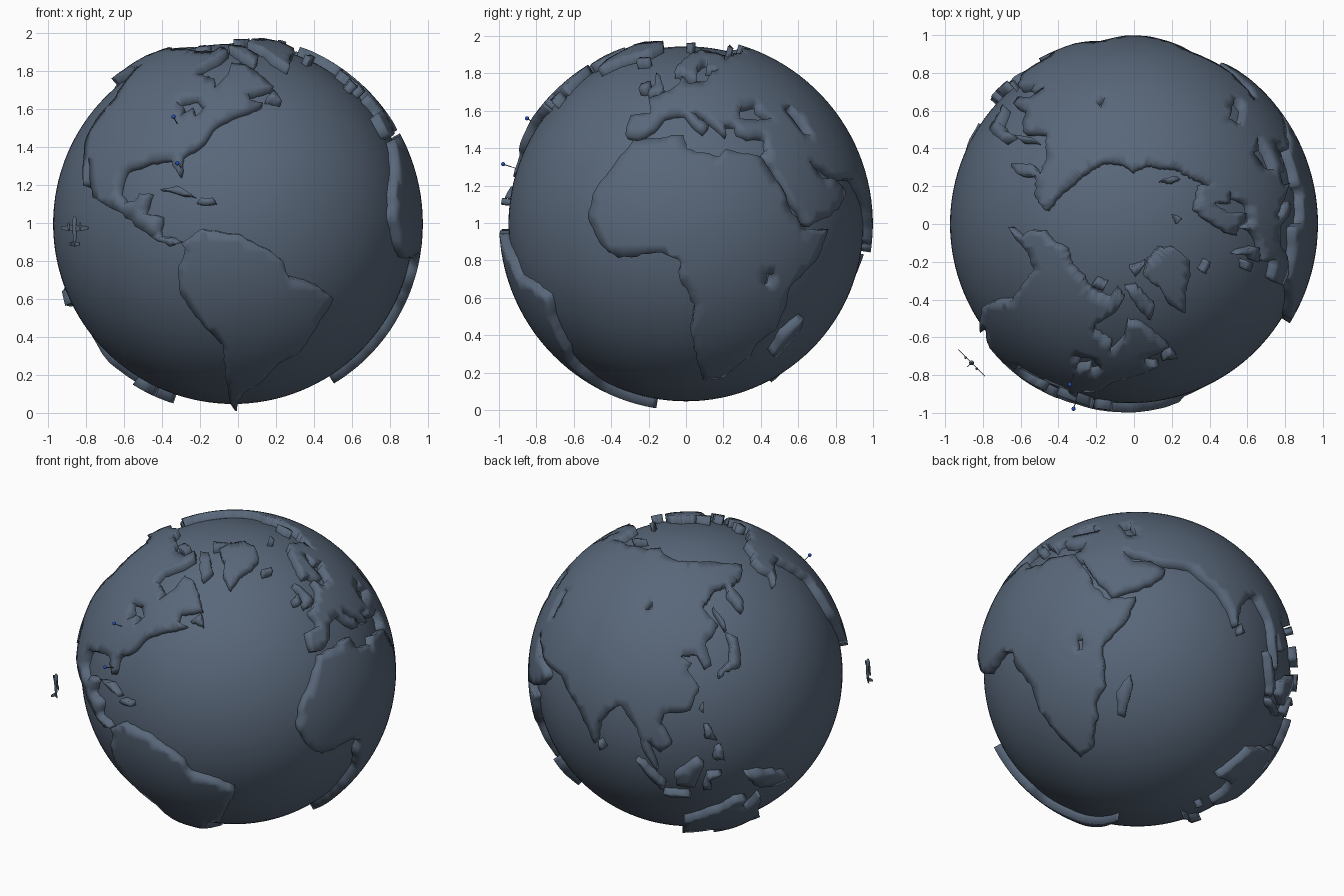
import bpy, bmesh, random
from math import sin, cos, radians, hypot, ceil
from mathutils import Vector, Matrix
from mathutils.geometry import delaunay_2d_cdt

if "Cube" in bpy.data.objects:
    bpy.data.objects.remove(bpy.data.objects["Cube"])

random.seed(4)
C = Vector((-0.025, 0, 0.996))
SEA, LAND = 0.949, 0.999
LON = [-170, -110, -80, -35, -17, 9, 51, 77, 106, 140, 190]
ANG = [-125, -57, -20, 35, 58, 88, 140, 178, 206, 244, 300]

# Dark slate for everything but the pin heads
slate = bpy.data.materials.new("slate")
slate.diffuse_color = (0.1, 0.137, 0.195, 1)
slate.use_nodes = True
slate.node_tree.nodes["Principled BSDF"].inputs["Base Color"].default_value = slate.diffuse_color
blue = bpy.data.materials.new("pin_blue")
blue.diffuse_color = (0.02, 0.08, 0.5, 1)
blue.use_nodes = True
blue.node_tree.nodes["Principled BSDF"].inputs["Base Color"].default_value = blue.diffuse_color


def warp(lon, lat):
    """Stretched map: longitude/latitude to angles on this globe."""
    i = max(j for j in range(len(LON) - 1) if LON[j] <= lon or j == 0)
    t = ANG[i] + (lon - LON[i]) * (ANG[i + 1] - ANG[i]) / (LON[i + 1] - LON[i])
    k = 1 - 0.18 * (lat / 66) ** 2
    return 87 + k * (t - 87), (1.2 * lat - 16 if lat < 70 else 68 + 0.8 * (lat - 70))


def on_globe(t, p, r):
    t, p = radians(t), radians(p)
    return C + Vector((cos(p) * sin(t), -cos(p) * cos(t), sin(p))) * r


def inside(x, y, segs):
    odd = False
    for (x1, y1), (x2, y2) in segs:
        if (y1 > y) != (y2 > y) and x < x1 + (y - y1) * (x2 - x1) / (y2 - y1):
            odd = not odd
    return odd


def finish(name, bm, mat=slate):
    me = bpy.data.meshes.new(name)
    bm.to_mesh(me)
    bm.free()
    ob = bpy.data.objects.new(name, me)
    bpy.context.collection.objects.link(ob)
    me.materials.append(mat)
    return ob


def land(name, *loops):
    """Raised plate with coast walls; extra loops are lakes."""
    pts, edges = [], []
    for loop in loops:
        ring = list(zip(loop[::2], loop[1::2]))
        start = len(pts)
        for a, b in zip(ring, ring[1:] + ring[:1]):
            n = max(1, ceil(hypot(b[0] - a[0], b[1] - a[1]) / 2))
            for i in range(n):
                j = 0.35 if i else 0  # slight coastal roughness
                pts.append(warp(a[0] + (b[0] - a[0]) * i / n + random.uniform(-j, j),
                                a[1] + (b[1] - a[1]) * i / n + random.uniform(-j, j)))
        m = len(pts) - start
        edges += [(start + i, start + (i + 1) % m) for i in range(m)]
    coast = list(pts)
    segs = [(coast[a], coast[b]) for a, b in edges]
    xs, ys = [p[0] for p in coast], [p[1] for p in coast]
    for i in range(int((max(xs) - min(xs)) / 3) + 1):
        for j in range(int((max(ys) - min(ys)) / 3) + 1):
            x, y = min(xs) + 3 * i + 1.5 * (j % 2), min(ys) + 3 * j
            if inside(x, y, segs) and min(hypot(x - a, y - b) for a, b in coast) > 1.3:
                pts.append((x, y))
    vs, _, fs, *_ = delaunay_2d_cdt([Vector(p) for p in pts], edges, [], 0, 1e-5)
    bm = bmesh.new()
    bv = [bm.verts.new(on_globe(v.x, v.y, LAND)) for v in vs]
    for f in fs:
        c = sum((vs[i] for i in f), Vector((0, 0))) / len(f)
        if inside(c.x, c.y, segs):
            bm.faces.new([bv[i] for i in f])
    bmesh.ops.delete(bm, geom=[v for v in bm.verts if not v.link_faces], context='VERTS')
    rim = [e for e in bm.edges if e.is_boundary]
    out = bmesh.ops.extrude_edge_only(bm, edges=rim)
    for v in out['geom']:
        if isinstance(v, bmesh.types.BMVert):
            v.co = C + (v.co - C).normalized() * (SEA - 0.006)
    for f in bm.faces:
        f.smooth = True
    return finish(name, bm)


# Ocean ball
bpy.ops.mesh.primitive_uv_sphere_add(segments=128, ring_count=64, radius=SEA, location=C)
bpy.context.object.name = "ocean"
bpy.context.object.data.materials.append(slate)
bpy.ops.object.shade_smooth()

# Continents
land("africa", [-6, 35.5, 10, 37, 11, 33, 15, 32, 20, 31, 22, 33, 32, 31, 33, 29, 37, 22, 39, 16, 43, 11.5,
                51, 12, 48, 5, 40, -3, 40, -15, 35, -20, 35, -24, 33, -26, 28, -33, 19, -34.5, 15, -27,
                12, -16, 13, -8, 9, -1, 9, 4, 4, 6, -8, 4.5, -13, 8, -17, 15, -16, 21, -10, 30],
     [32, 0.5, 34.5, 0.5, 34, -3, 32, -3])
europe = [33, 29, 32, 31, 35, 33, 36, 36.5, 30, 36.5, 27, 38, 27, 40.5, 23, 40.5, 23, 37, 19, 41, 14, 45,
          12.5, 44, 18, 40, 16, 38, 10, 44, 3, 43, 0, 39, -5, 36.5, -9, 37, -9, 43, -2, 43.5, -4, 48.5,
          3, 51, 8, 54, 9, 57, 12, 54, 20, 55, 24, 59, 29, 60, 22, 60.5, 25, 65, 21, 64, 17, 61, 16, 56,
          12, 57, 10, 59, 5, 59, 6, 62, 15, 68, 25, 71, 40, 67, 36, 64.5, 45, 67]
asia = [60, 69, 70, 72, 82, 73, 104, 77, 113, 74, 130, 71, 150, 71, 170, 69.5, 189, 66, 178, 62.5, 163, 60,
        162, 55, 156, 51, 156, 57, 162, 61, 150, 59.5, 137, 54, 140, 48, 130, 42.5, 129, 36, 126, 35,
        125, 39.5, 118, 39, 122, 37, 119.5, 35, 122, 30, 117, 23, 108, 21.5, 106, 18, 109, 12, 105, 9,
        100, 13, 103, 2, 98, 10, 97, 16, 91, 22.5, 86, 20, 80, 15, 78, 8, 73, 18, 70, 21, 66, 25,
        57, 25.5, 50, 29.5, 48, 30, 51, 25, 55.5, 25, 59, 22, 55, 17, 44, 12.5, 39, 20, 35, 28]
land("eurasia", europe + asia,
     [28.5, 42, 31, 46, 38, 47, 37, 45, 41, 42, 35, 41.5],
     [48, 45, 52, 46.5, 53, 42, 53, 37, 50, 37.5, 49, 41],
     [104, 52, 109, 55.5, 109, 53])
land("north_america", [-77, 8.5, -80, 7.5, -85, 10, -94, 16, -105, 20, -109, 26, -113, 31, -110, 23, -116, 31,
                       -120, 35, -122.5, 41, -123, 48, -132, 55, -140, 60, -150, 60, -160, 55, -158, 59,
                       -165, 62, -168, 65.5, -162, 67, -156, 71, -140, 69.5, -125, 70, -110, 68, -95, 68,
                       -94, 72, -85, 69, -87, 65, -94, 60, -92, 57, -82, 55, -80, 51.5, -78, 55, -77, 57,
                       -78, 62, -70, 61, -65, 58.5, -56, 52, -66, 50, -65, 47.5, -60, 46.5, -66, 44,
                       -70, 42.5, -74, 40, -76, 35, -81, 31, -80, 25.5, -82.5, 28, -84, 30, -90, 29.5,
                       -97, 27, -97, 21, -94, 18.5, -91, 19, -90, 21, -87, 21, -88, 16, -83, 15, -83, 10,
                       -79, 9.5],
     [-92, 47, -85, 48.5, -80, 45.5, -82, 42, -84, 45, -87, 42, -88, 45.5])
land("south_america", [-77, 8.5, -72, 12, -62, 10.5, -51, 4, -49, -0.5, -40, -3, -35, -6, -38, -14, -41, -22,
                       -48, -26, -53, -33, -57, -36, -62, -39, -65, -43, -68, -50, -67, -54, -71, -53,
                       -73, -47, -71, -38, -68, -20, -73, -14, -78, -5, -78, 1, -76, 7])
land("australia", [114, -22, 122, -18, 129, -14.5, 132, -11.5, 137, -12, 136, -15, 140, -17.5, 142, -11,
                   146, -19, 153, -26, 150, -37, 144, -38.5, 138, -34, 131, -31.5, 124, -33, 116, -35])

# Islands
land("greenland", [-45, 60, -40, 65, -22, 70, -20, 78, -32, 83, -60, 82, -70, 77, -55, 70, -53, 65])
land("baffin_island", [-65, 62, -62, 66, -78, 73.5, -88, 73, -73, 66])
land("ellesmere_island", [-80, 77, -64, 82, -90, 81])
land("victoria_island", [-103, 69.5, -105, 73, -116, 72.5, -114, 69.5])
land("svalbard", [12, 79, 25, 80, 18, 77])
land("novaya_zemlya", [53, 71, 56, 74, 67, 77, 58, 72])
land("iceland", [-23, 64, -23, 66, -15, 66, -15, 64.5])
land("newfoundland", [-59, 48, -56, 51, -53, 47])
land("great_britain", [-5, 50, 1, 51, 1, 53, -2, 57, -5, 58.5, -3, 54, -5, 52])
land("ireland", [-10, 52, -6, 52, -6, 55, -10, 54])
land("japan", [130, 32, 133, 34, 139, 34.5, 141, 37, 145, 43.5, 142, 45.5, 140, 41, 137, 37, 131, 34])
land("sakhalin", [142, 46, 144, 49, 143, 54, 142, 52])
land("taiwan", [120, 23, 121, 22, 122, 25])
land("luzon", [120, 14, 124, 13, 122, 18, 120.5, 18])
land("mindanao", [122, 7, 126, 6, 125, 11, 123, 10])
land("sumatra", [95, 5.5, 98, 4.5, 106, -3, 105, -6, 100, -1])
land("java", [105, -6.5, 114, -7, 115, -8.5, 107, -8])
land("borneo", [109, 1, 117, 7, 119, 5, 116, -4, 110, -3])
land("sulawesi", [119, -5, 122, -5, 121, -1, 125, 1, 120, 1])
land("new_guinea", [133, 0, 140, -1, 150, -4, 154, -8, 145, -8, 140, -7, 135, -3])
land("tasmania", [145, -41, 148, -41, 147, -43.5])
land("new_zealand_north", [173, -35, 178, -38, 175, -41.5, 174, -39])
land("new_zealand_south", [173, -41, 171, -45, 167, -46, 170, -43])
land("madagascar", [49, -12, 50, -16, 47, -25, 44, -24, 44, -17])
land("sri_lanka", [80, 9.5, 82, 7, 80, 6])
land("cuba", [-84.5, 22, -80, 23, -74.5, 20, -78, 20.5])
land("hispaniola", [-74, 18.5, -69, 18.5, -70, 20, -73, 20])

# Map pins: blue ball on a thin radial needle
for i, p in enumerate([Vector((-0.34, -0.85, 1.56)), Vector((-0.32, -0.978, 1.315))]):
    d = (p - C).normalized()
    bm = bmesh.new()
    bmesh.ops.create_uvsphere(bm, u_segments=16, v_segments=10, radius=0.011, matrix=Matrix.Translation(p))
    for f in bm.faces:
        f.smooth = True
    finish(f"pin_head_{i + 1}", bm, blue)
    bm = bmesh.new()
    rot = d.to_track_quat('Z', 'Y').to_matrix().to_4x4()
    bmesh.ops.create_cone(bm, cap_ends=True, segments=8, radius1=0.0015, radius2=0.003, depth=0.075,
                          matrix=Matrix.Translation(p - d * 0.037) @ rot)
    finish(f"pin_needle_{i + 1}", bm)

# Airplane climbing beside the globe: nose up, wings tangent to the surface
PLANE = Matrix.Translation((-0.86, -0.735, 0.955)) @ Matrix.Rotation(radians(-45), 4, 'Z')


def tube(name, x, y, rings):
    bm = bmesh.new()
    loops = [[bm.verts.new((x + r * cos(radians(a)), y + r * sin(radians(a)), z)) for a in range(0, 360, 30)]
             for z, r in rings]
    for lo, hi in zip(loops, loops[1:]):
        for i in range(12):
            bm.faces.new((lo[i], lo[(i + 1) % 12], hi[(i + 1) % 12], hi[i])).smooth = True
    bm.faces.new(loops[0][::-1])
    bm.faces.new(loops[-1])
    bm.transform(PLANE)
    finish(name, bm)


def plate(name, outline, turn=0):
    bm = bmesh.new()
    f = bm.faces.new([bm.verts.new((x, -0.002, z)) for x, z in outline])
    ext = bmesh.ops.extrude_face_region(bm, geom=[f])
    bmesh.ops.translate(bm, vec=(0, 0.004, 0), verts=[v for v in ext['geom'] if isinstance(v, bmesh.types.BMVert)])
    bmesh.ops.recalc_face_normals(bm, faces=bm.faces)
    bm.transform(PLANE @ Matrix.Rotation(radians(turn), 4, 'Z'))
    finish(name, bm)


tube("fuselage", 0, 0, [(-0.08, 0.003), (-0.03, 0.01), (0.03, 0.013), (0.06, 0.012), (0.075, 0.007), (0.08, 0.002)])
plate("main_wing", [(-0.1, 0.01), (0, 0), (0.1, 0.01), (0.1, 0.026), (0, 0.038), (-0.1, 0.026)])
plate("tail_wing", [(-0.038, -0.072), (0, -0.076), (0.038, -0.072), (0.036, -0.058), (0, -0.05), (-0.036, -0.058)])
plate("tail_fin", [(0, -0.076), (0.032, -0.076), (0.03, -0.064), (0, -0.045)], -90)
for s, side in ((-1, "left"), (1, "right")):
    tube("engine_" + side, s * 0.042, -0.003, [(0.005, 0.003), (0.025, 0.007), (0.048, 0.005)])
